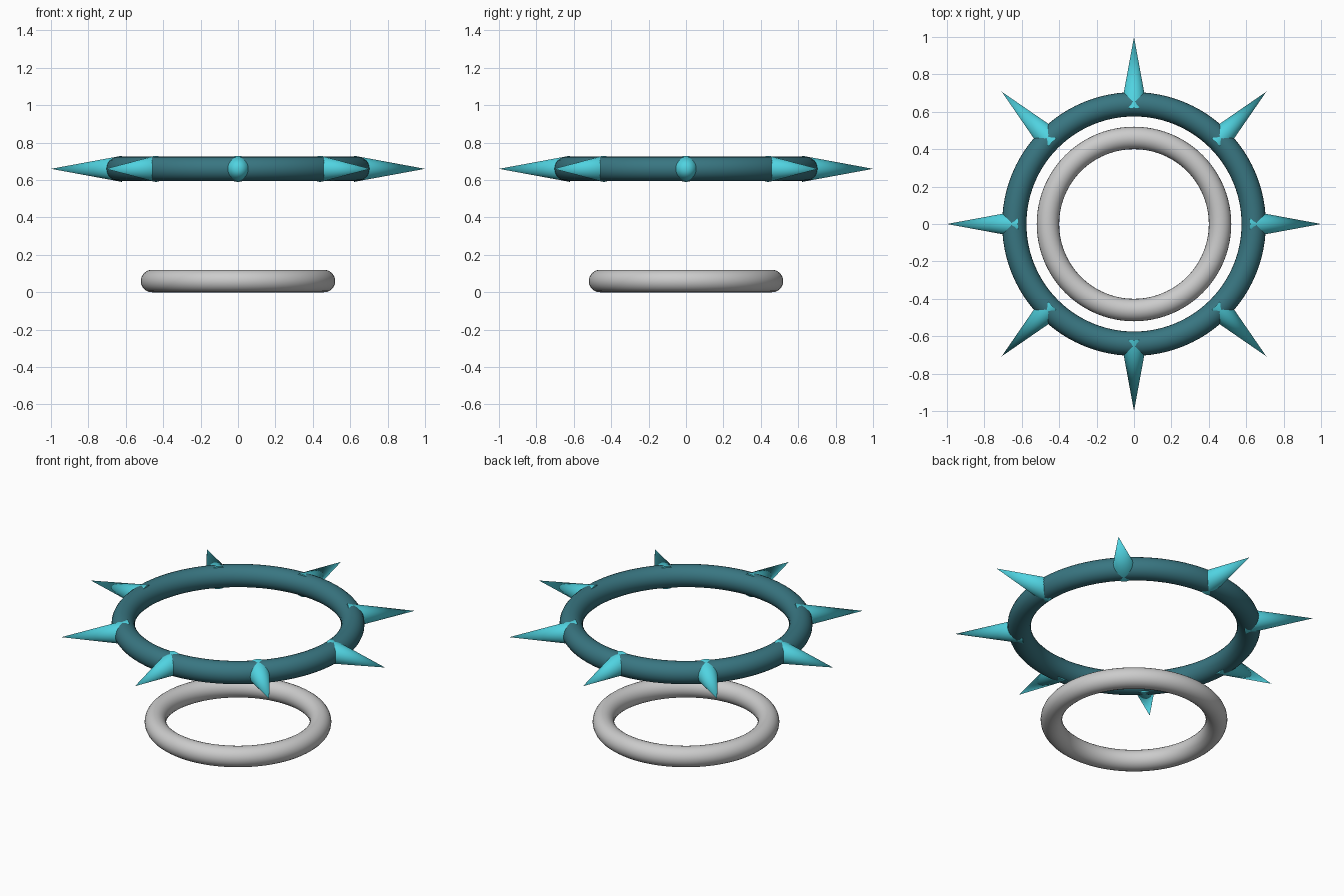
import bpy
from math import pi, cos, sin

if "Cube" in bpy.data.objects:
    bpy.data.objects.remove(bpy.data.objects["Cube"])


def material(name, color):
    m = bpy.data.materials.new(name)
    m.diffuse_color = (*color, 1)
    m.use_nodes = True
    m.node_tree.nodes["Principled BSDF"].inputs["Base Color"].default_value = m.diffuse_color
    return m


def finish(name, mat=None):
    ob = bpy.context.object
    ob.name = name
    if mat:
        ob.data.materials.append(mat)
    bpy.ops.object.shade_smooth_by_angle(angle=pi / 6)


def ring(name, major, minor, z, mat=None):
    bpy.ops.mesh.primitive_torus_add(
        major_radius=major, minor_radius=minor, location=(0, 0, z),
        major_segments=96, minor_segments=24)
    finish(name, mat)


teal = material("teal", (0.04, 0.18, 0.22))
cyan = material("cyan", (0.08, 0.65, 0.75))

# Lower plain ring and upper spiked ring
ring("base_ring", 0.46, 0.06, 0.06)
UPPER_Z = 0.66
ring("spike_ring", 0.64, 0.065, UPPER_Z, teal)

# Eight round spikes pointing outward, rooted inside the upper ring
ROOT, TIP = 0.62, 1.0
for i in range(8):
    a = i * pi / 4
    r = (ROOT + TIP) / 2
    bpy.ops.mesh.primitive_cone_add(
        vertices=32, radius1=0.07, radius2=0, depth=TIP - ROOT,
        location=(r * cos(a), r * sin(a), UPPER_Z), rotation=(0, pi / 2, a))
    finish(f"spike_{i + 1}", cyan)
